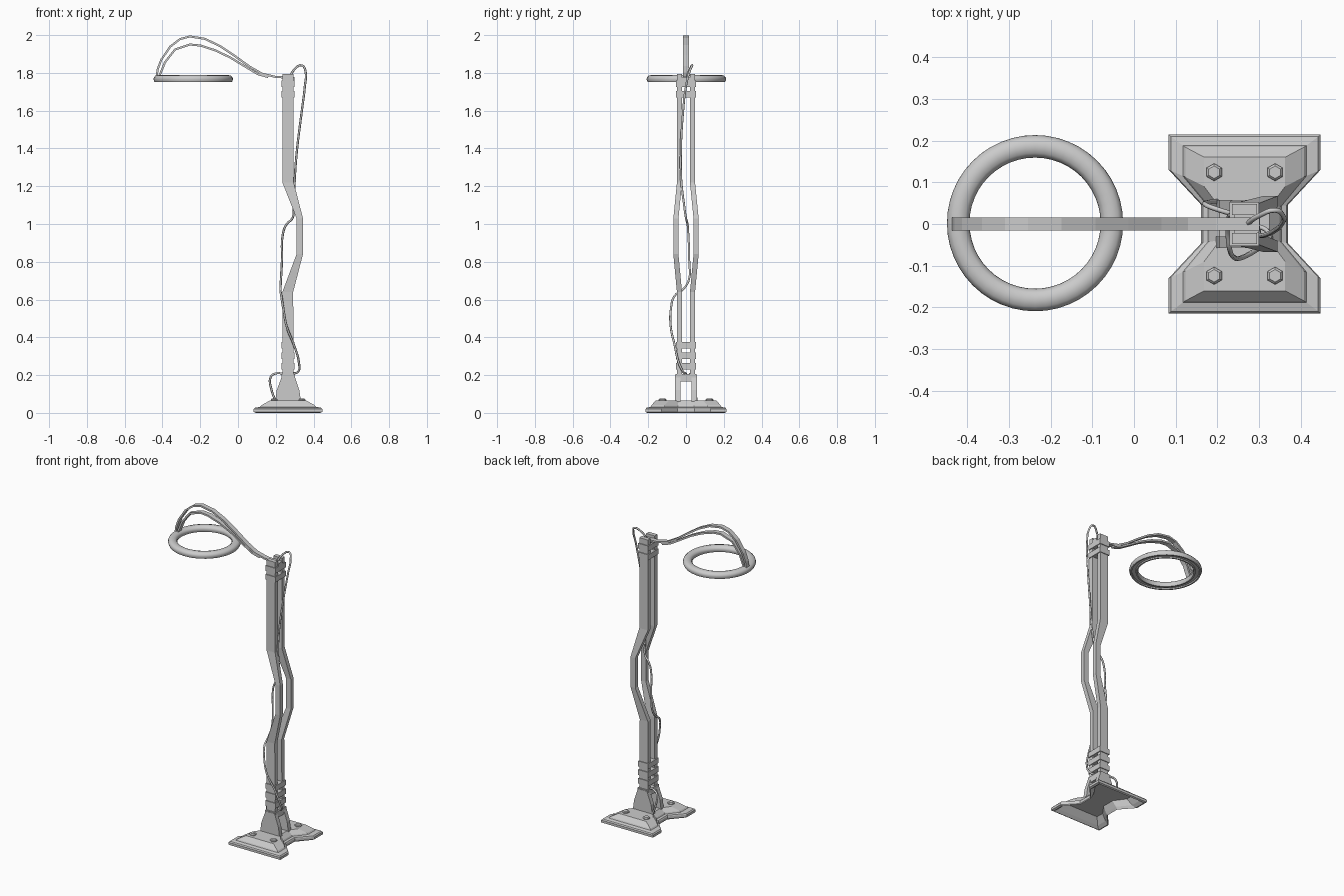
import bpy, bmesh, math
from mathutils import Vector

cube = bpy.data.objects.get("Cube")
if cube:
    bpy.data.objects.remove(cube, do_unlink=True)

grey = bpy.data.materials.new("light grey metal")
grey.use_nodes = True
GREY = (0.6, 0.6, 0.6, 1)
grey.diffuse_color = GREY
grey.node_tree.nodes["Principled BSDF"].inputs["Base Color"].default_value = GREY

CX = 0.265  # centre of base and post


def make(name, bm, smooth=False):
    bmesh.ops.recalc_face_normals(bm, faces=bm.faces)
    mesh = bpy.data.meshes.new(name)
    bm.to_mesh(mesh)
    bm.free()
    ob = bpy.data.objects.new(name, mesh)
    bpy.context.collection.objects.link(ob)
    mesh.materials.append(grey)
    if smooth:
        bpy.ops.object.select_all(action="DESELECT")
        ob.select_set(True)
        bpy.context.view_layer.objects.active = ob
        bpy.ops.object.shade_smooth_by_angle(angle=math.radians(40))
    return ob


def loft(name, rings, closed=False, caps=True, smooth=False):
    """Skin a row of equal-length rings of points."""
    bm = bmesh.new()
    rows = [[bm.verts.new(p) for p in ring] for ring in rings]
    n = len(rows[0])
    pairs = list(zip(rows, rows[1:])) + ([(rows[-1], rows[0])] if closed else [])
    for a, b in pairs:
        for i in range(n):
            j = (i + 1) % n
            bm.faces.new((a[i], a[j], b[j], b[i]))
    if caps and not closed:
        bm.faces.new(rows[0])
        bm.faces.new(rows[-1])
    return make(name, bm, smooth)


def rect(x0, x1, y0, y1, z):
    return [(x0, y0, z), (x1, y0, z), (x1, y1, z), (x0, y1, z)]


def box(name, x0, x1, y0, y1, z0, z1):
    return loft(name, [rect(x0, x1, y0, y1, z) for z in (z0, z1)])


# Bow-tie base plate, hollow underneath
def bowtie(hx, hy, notch, wx, wy, z):
    quarter = [(hx, hy), (hx, notch), (wx, wy)]
    pts = quarter + [(x, -y) for x, y in reversed(quarter)]
    pts += [(-x, -y) for x, y in quarter] + [(-x, y) for x, y in reversed(quarter)]
    return [(CX + x, y, z) for x, y in pts]


tiers = [
    (0.12, 0.16, 0.11, 0.07, 0.04, 0.05),
    (0.15, 0.19, 0.12, 0.09, 0.045, 0.015),
    (0.17, 0.205, 0.125, 0.1, 0.045, 0),
    (0.182, 0.214, 0.13, 0.104, 0.046, 0.005),
    (0.182, 0.214, 0.13, 0.104, 0.046, 0.02),
    (0.176, 0.209, 0.127, 0.1, 0.045, 0.027),
    (0.148, 0.188, 0.115, 0.088, 0.043, 0.032),
    (0.142, 0.184, 0.113, 0.084, 0.042, 0.04),
    (0.097, 0.16, 0.09, 0.06, 0.04, 0.065),
]
loft("base_plate", [bowtie(*t) for t in tiers])

# Hexagonal bolts
for sx in (-1, 1):
    for sy in (-1, 1):
        rings = []
        for r, z in ((0.021, 0.06), (0.021, 0.07), (0.015, 0.076)):
            rings.append([(CX + sx * 0.073 + r * math.cos(k * math.pi / 3 + math.pi / 6),
                           sy * 0.124 + r * math.sin(k * math.pi / 3 + math.pi / 6), z)
                          for k in range(6)])
        loft("base_bolt", rings)

# Twin rails: z, left x, right x, inner y, outer y
rail = [
    (0.18, 0.235, 0.295, 0.021, 0.048),
    (0.64, 0.235, 0.292, 0.021, 0.048),
    (0.84, 0.31, 0.344, 0.04, 0.067),
    (1.03, 0.31, 0.344, 0.04, 0.067),
    (1.22, 0.235, 0.295, 0.021, 0.048),
    (1.795, 0.235, 0.295, 0.021, 0.048),
]
foot = [(0.06, 0.197, 0.333), (0.12, 0.205, 0.325), (0.2, 0.235, 0.298)]
for side, s in (("left", 1), ("right", -1)):
    loft("post_rail_" + side, [rect(a, b, s * i, s * o, z) for z, a, b, i, o in rail])
    loft("foot_bracket_" + side, [rect(a, b, s * 0.03, s * 0.058, z) for z, a, b in foot])
box("foot_bridge", 0.23, 0.302, -0.055, 0.055, 0.165, 0.205)

# Clamp bands around the rails
for z in (0.23, 0.285, 0.34, 1.67, 1.726):
    box("post_band", 0.229, 0.3, -0.053, 0.053, z, z + 0.034)

# Ring lamp with a grooved underside
profile = [(0.157, 1.766), (0.16, 1.777), (0.168, 1.785), (0.184, 1.789), (0.2, 1.785),
           (0.208, 1.777), (0.211, 1.766), (0.205, 1.752), (0.196, 1.752),
           (0.194, 1.759), (0.174, 1.759), (0.172, 1.752), (0.163, 1.752)]
STEPS = 48
rings = []
for k in range(STEPS):
    a = math.tau * k / STEPS
    rings.append([(-0.237 + r * math.cos(a), 0.002 + r * math.sin(a), z) for r, z in profile])
loft("ring_lamp", rings, closed=True, smooth=True)


# Arched flat arms that carry the ring
def ribbon(name, path, width, thick):
    pts = [Vector((x, 0, z)) for x, z in path]
    rows = []
    for i, p in enumerate(pts):
        t = (pts[min(i + 1, len(pts) - 1)] - pts[max(i - 1, 0)]).normalized()
        n = Vector((-t.z, 0, t.x)) * thick / 2
        w = Vector((0, width / 2, 0))
        rows.append([p + n - w, p + n + w, p - n + w, p - n - w])
    return loft(name, rows)


upper = [(-.432, 1.775), (-.425, 1.82), (-.407, 1.868), (-.36, 1.938), (-.307, 1.979),
         (-.254, 1.993), (-.175, 1.98), (-.095, 1.942), (-.016, 1.889), (.063, 1.832),
         (.127, 1.796), (.196, 1.779), (.3, 1.773)]
lower = [(-.42, 1.775), (-.386, 1.857), (-.333, 1.924), (-.254, 1.95), (-.2, 1.945),
         (-.122, 1.92), (-.042, 1.882), (.037, 1.834), (.106, 1.793), (.16, 1.778)]
ribbon("upper_arm", upper, 0.03, 0.011)
ribbon("lower_arm", lower, 0.03, 0.011)
box("arm_mount", 0.24, 0.3, -0.022, 0.022, 1.735, 1.775)


# Loose cables
def cable(name, path, radius):
    cu = bpy.data.curves.new(name, "CURVE")
    cu.dimensions = "3D"
    cu.bevel_depth = radius
    cu.bevel_resolution = 1
    cu.resolution_u = 4
    cu.use_fill_caps = True
    sp = cu.splines.new("BEZIER")
    sp.bezier_points.add(len(path) - 1)
    for bp, co in zip(sp.bezier_points, path):
        bp.co = co
        bp.handle_left_type = bp.handle_right_type = "AUTO"
    cu.materials.append(grey)
    ob = bpy.data.objects.new(name, cu)
    bpy.context.collection.objects.link(ob)


cable("long_cable", [
    (.27, 0, 1.77), (.3, .02, 1.82), (.338, .033, 1.84), (.357, .02, 1.81), (.354, 0, 1.73),
    (.338, -.015, 1.6), (.312, -.027, 1.39), (.3, -.025, 1.23), (.296, -.01, 1.1),
    (.288, 0, 1.03), (.258, .008, 1), (.238, .012, .95), (.233, .017, .81), (.227, .014, .7),
    (.225, -.02, .65), (.229, -.06, .62), (.24, -.08, .55), (.26, -.08, .45),
    (.296, -.06, .36), (.322, -.04, .27), (.318, -.015, .217), (.28, 0, .208)], 0.006)
cable("foot_cable", [(.25, .02, .205), (.2, .035, .209), (.173, .045, .19),
                     (.178, .052, .12), (.2, .055, .06)], 0.006)
